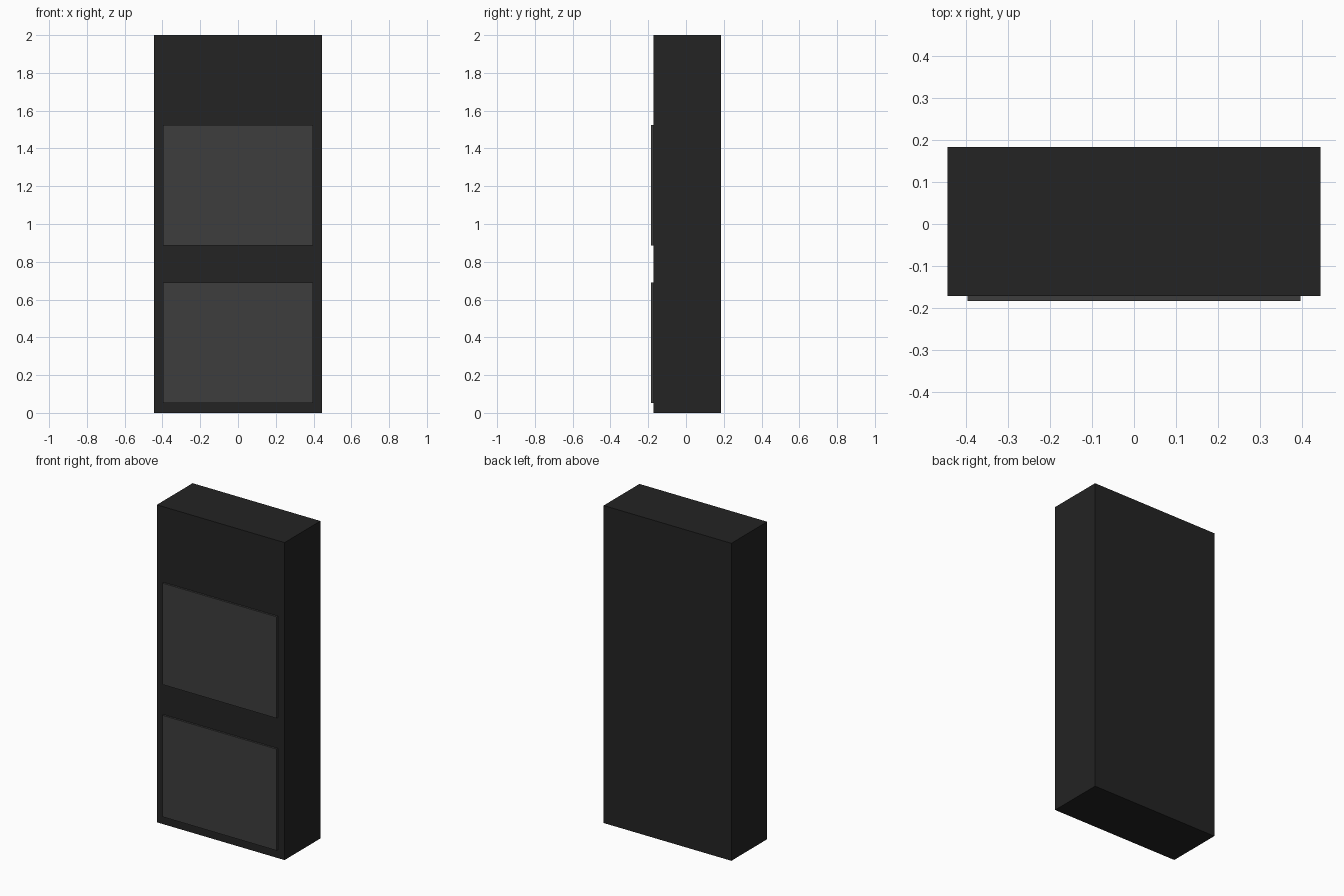
import bpy
import bmesh
from mathutils import Vector

if "Cube" in bpy.data.objects:
    bpy.data.objects.remove(bpy.data.objects["Cube"])


def material(name, value):
    mat = bpy.data.materials.new(name)
    mat.diffuse_color = (value, value, value, 1.0)
    mat.use_nodes = True
    mat.node_tree.nodes["Principled BSDF"].inputs["Base Color"].default_value = mat.diffuse_color
    return mat


def box(name, low, high, mat):
    low, high = Vector(low), Vector(high)
    bm = bmesh.new()
    bmesh.ops.create_cube(bm, size=1.0)
    bmesh.ops.scale(bm, vec=high - low, verts=bm.verts)
    bmesh.ops.translate(bm, vec=(low + high) / 2, verts=bm.verts)
    mesh = bpy.data.meshes.new(name)
    bm.to_mesh(mesh)
    bm.free()
    mesh.materials.append(mat)
    obj = bpy.data.objects.new(name, mesh)
    bpy.context.collection.objects.link(obj)
    return obj


black = material("cabinet black", 0.017)
grey = material("panel dark grey", 0.047)

# Main cabinet body
FRONT = -0.172
box("cabinet_body", (-0.445, FRONT, 0.0), (0.445, 0.184, 2.0), black)

# Two raised front panels, sunk slightly into the body
for name, bottom in (("lower_panel", 0.052), ("upper_panel", 0.885)):
    box(name, (-0.398, -0.184, bottom), (0.398, FRONT + 0.002, bottom + 0.639), grey)
